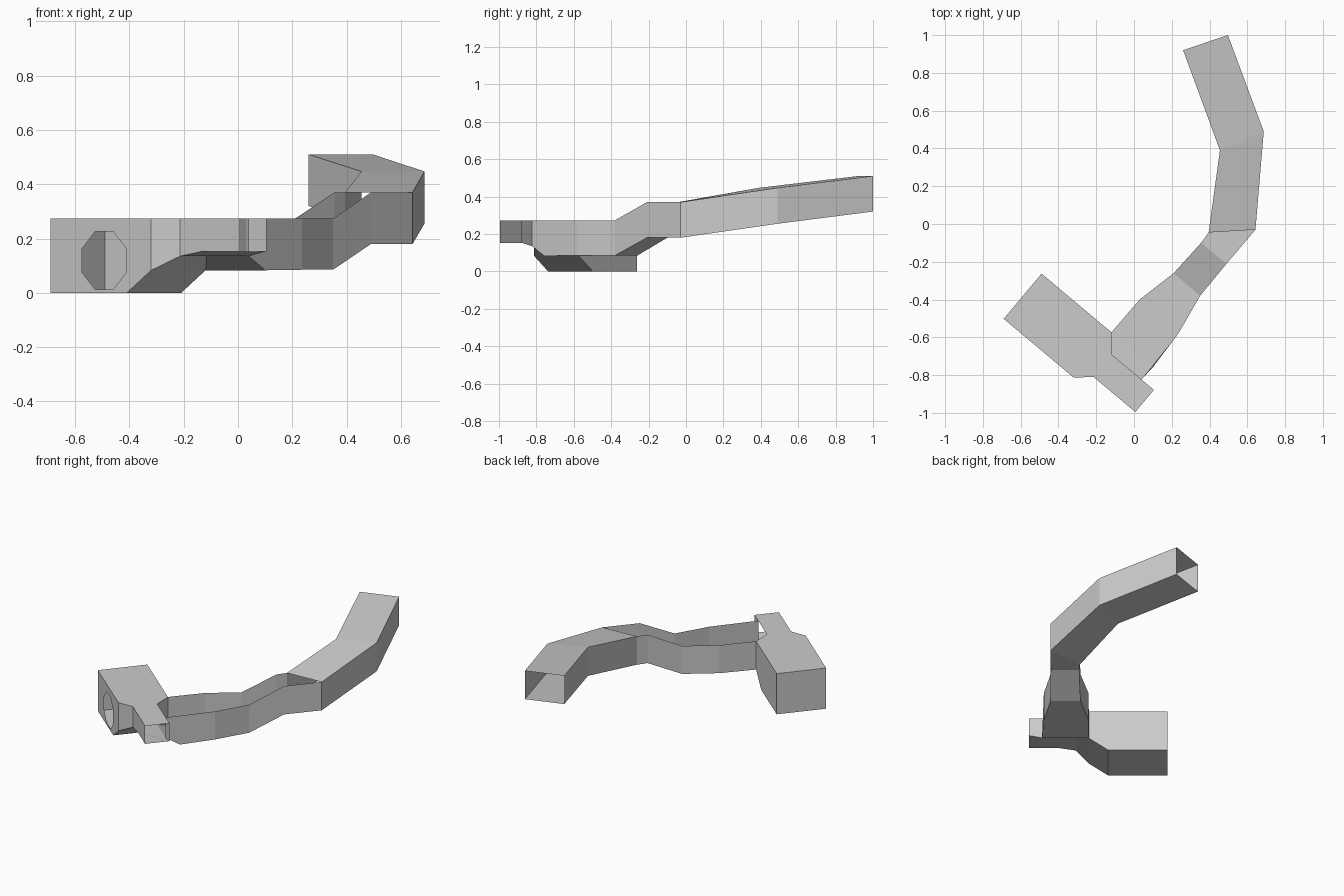
import bpy, bmesh, math
from mathutils import Vector

if "Cube" in bpy.data.objects:
    bpy.data.objects.remove(bpy.data.objects["Cube"])

ANG = math.radians(-40)
D = Vector((math.cos(ANG), math.sin(ANG), 0))
N = Vector((-D.y, D.x, 0))
ORIGIN = Vector((-0.69, -0.502, 0))
TOP = 0.273


def loc(u, v, z):
    # chamber frame: u along the chamber, v across it
    return ORIGIN + D * u + N * v + Vector((0, 0, z))


def face(bm, pts):
    return bm.faces.new([bm.verts.new(p) for p in pts])


def finish(bm, name):
    bmesh.ops.remove_doubles(bm, verts=bm.verts[:], dist=0.0005)
    bmesh.ops.recalc_face_normals(bm, faces=bm.faces[:])
    me = bpy.data.meshes.new(name)
    bm.to_mesh(me)
    bm.free()
    ob = bpy.data.objects.new(name, me)
    bpy.context.collection.objects.link(ob)
    return ob


# chamber: box with sloped bottom, closed back end, octagonal window
W, U1, U2, V1, V2 = 0.312, 0.483, 0.563, 0.07, 0.223
bm = bmesh.new()
side = [(0, 0), (0.366, 0), (U1, 0.083), (U1, TOP), (0, TOP)]
face(bm, [loc(u, W, z) for u, z in side])
for a, b in ((0, 1), (1, 2), (3, 4), (4, 0)):
    (ua, za), (ub, zb) = side[a], side[b]
    face(bm, [loc(ua, 0, za), loc(ub, 0, zb), loc(ub, W, zb), loc(ua, W, za)])

# window wall
r = 0.106 / math.cos(math.pi / 8)
octagon = [(0.257 + r * math.cos(math.pi / 8 + i * math.pi / 4),
            0.119 + r * math.sin(math.pi / 8 + i * math.pi / 4)) for i in range(8)]
edges = []
for ring in (side, octagon):
    vs = [bm.verts.new(loc(u, 0, z)) for u, z in ring]
    edges += [bm.edges.new((vs[i - 1], vs[i])) for i in range(len(vs))]
bmesh.ops.triangle_fill(bm, edges=edges, use_beauty=True, use_dissolve=False)

# taper from chamber to neck
big = [loc(U1, v, z) for v, z in ((0, 0.083), (W, 0.083), (W, TOP), (0, TOP))]
small = [loc(U2, v, z) for v, z in ((V1, 0.135), (V2, 0.135), (V2, TOP), (V1, TOP))]
for i in range(4):
    j = (i + 1) % 4
    face(bm, [big[i], big[j], small[j], small[i]])
finish(bm, "chamber")

# neck: open end, and open on the side where the channel joins
bm = bmesh.new()
UE, UJ, UM = 0.851, 0.765, 0.67
face(bm, [loc(U2, V1, TOP), loc(UE, V1, TOP), loc(UE, V2, TOP), loc(UJ, V2, TOP), loc(U2, V2, TOP)])
face(bm, [loc(U2, V1, TOP), loc(UE, V1, TOP), loc(UE, V1, 0.153), loc(UM, V1, 0.153), loc(U2, V1, 0.135)])
face(bm, [loc(UJ, V2, TOP), loc(UE, V2, TOP), loc(UE, V2, 0.153), loc(UJ, V2, 0.135)])
face(bm, [loc(U2, V1, 0.135), loc(UM, V1, 0.153), loc(UJ, V2, 0.135), loc(U2, V2, 0.135)])
face(bm, [loc(UM, V1, 0.153), loc(UE, V1, 0.153), loc(UE, V2, 0.153), loc(UJ, V2, 0.135)])
finish(bm, "neck")


# cross-sections of the curved passage: left xy, right xy, floor z, top z
def section(lx, ly, rx, ry, z0, z1):
    return [Vector((lx, ly, z1)), Vector((lx, ly, z0)), Vector((rx, ry, z0)), Vector((rx, ry, z1))]


A = section(0.03, -0.40, 0.235, -0.58, 0.085, TOP)
B = section(0.21, -0.26, 0.35, -0.38, 0.085, TOP)
C = section(0.355, -0.10, 0.49, -0.21, 0.18, 0.37)
Dd = section(0.395, -0.045, 0.643, -0.03, 0.18, 0.37)
E = section(0.455, 0.39, 0.687, 0.49, 0.255, 0.447)
F = section(0.26, 0.92, 0.497, 1.0, 0.32, 0.51)


def loft(bm, rings, closed):
    for p, q in zip(rings, rings[1:]):
        for i in range(4 if closed else 3):
            j = (i + 1) % 4
            face(bm, [p[i], p[j], q[j], q[i]])


# open-topped channel with a ramped start at the neck
bm = bmesh.new()
L0, L1 = loc(U1, W, 0.083), loc(U1, W, TOP)
R0, R1, RF = loc(UJ, V2, 0.135), loc(UJ, V2, TOP), loc(UJ + 0.005, W, 0.083)
face(bm, [loc(U2, V2, 0.135), R0, RF, L0])
face(bm, [L0, RF, A[2], A[1]])
face(bm, [L1, L0, A[1], A[0]])
face(bm, [R0, R1, A[3], A[2], RF])
loft(bm, [A, B, C, Dd], False)
finish(bm, "open_channel")

# roofed tunnel with open ends
bm = bmesh.new()
loft(bm, [Dd, E, F], True)
finish(bm, "roofed_tunnel")
